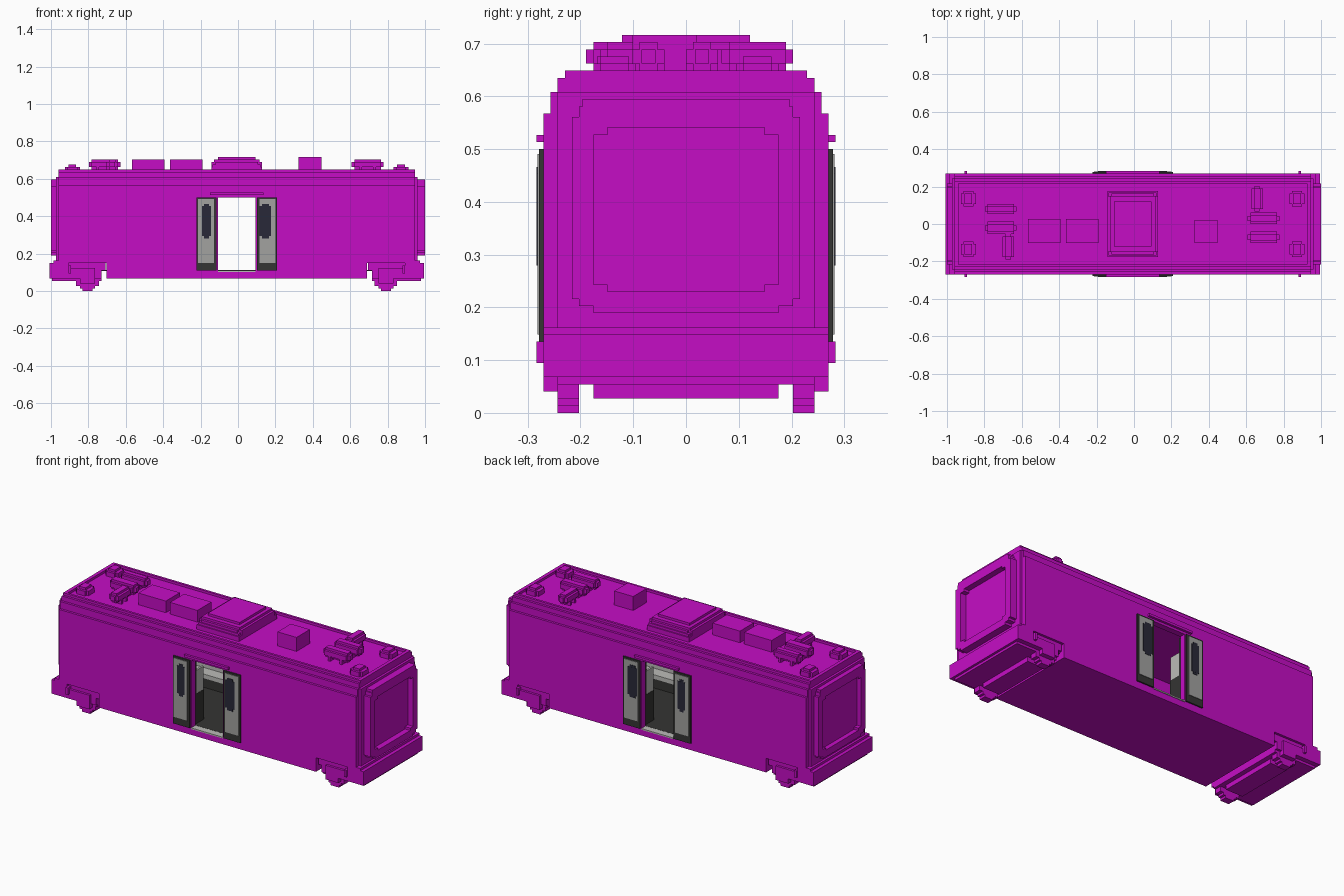
import bpy, bmesh

V = 2 / 148  # edge length of one block

if "Cube" in bpy.data.objects:
    bpy.data.objects.remove(bpy.data.objects["Cube"], do_unlink=True)


def material(name, rgb):
    m = bpy.data.materials.new(name)
    m.diffuse_color = (*rgb, 1)
    m.use_nodes = True
    bsdf = m.node_tree.nodes["Principled BSDF"]
    bsdf.inputs["Base Color"].default_value = (*rgb, 1)
    return m


magenta = material("magenta paint", (0.56, 0.004, 0.56))
grey = material("door grey", (0.36, 0.36, 0.35))
dark = material("dark grey", (0.035, 0.035, 0.033))
navy = material("window navy", (0.022, 0.022, 0.04))
pale = material("pale grey", (0.5, 0.5, 0.48))


def finish(name, bm, mat):
    bmesh.ops.recalc_face_normals(bm, faces=bm.faces)
    bmesh.ops.scale(bm, vec=(V, V, V), verts=bm.verts)
    me = bpy.data.meshes.new(name)
    bm.to_mesh(me)
    bm.free()
    ob = bpy.data.objects.new(name, me)
    bpy.context.collection.objects.link(ob)
    if mat:
        me.materials.append(mat)
    return ob


def boxes(name, mat, *items):
    """Boxes given as (x0, x1, y0, y1, z0, z1), in blocks."""
    bm = bmesh.new()
    for b in items:
        vs = bmesh.ops.create_cube(bm, size=1)["verts"]
        for v in vs:
            for i in range(3):
                v.co[i] = b[2 * i] if v.co[i] < 0 else b[2 * i + 1]
    return finish(name, bm, mat)


def prism(name, mat, half, x0, x1):
    """Extrude along x a section whose right half is given as (y, z)."""
    pts = half + [(-y, z) for y, z in reversed(half)]
    bm = bmesh.new()
    face = bm.faces.new([bm.verts.new((x0, y, z)) for y, z in pts])
    new = bmesh.ops.extrude_face_region(bm, geom=[face])["geom"]
    for v in new:
        if isinstance(v, bmesh.types.BMVert):
            v.co.x = x1
    return finish(name, bm, mat)


def stepped(levels):
    """Turn (half width, z0, z1) levels into a stair-shaped half outline."""
    return [p for w, z0, z1 in levels for p in ((w, z0), (w, z1))]


def cut(ob, *cutters):
    for c in cutters:
        m = ob.modifiers.new("cut", "BOOLEAN")
        m.operation, m.solver, m.object = "DIFFERENCE", "EXACT", c
    bpy.context.view_layer.update()
    dg = bpy.context.evaluated_depsgraph_get()
    me = bpy.data.meshes.new_from_object(ob.evaluated_get(dg))
    ob.modifiers.clear()
    ob.data = me
    for c in cutters:
        bpy.data.objects.remove(c, do_unlink=True)


def mx(x, s):
    """Mirror across the middle of the car, which is half a block off."""
    return s * (x + 0.5) - 0.5


# Hollow body shell with doorway, sunken roof and space for the bogies
shell = prism("body_shell", magenta,
              stepped([(20, 5, 42), (19, 42, 45), (18, 45, 47), (17, 47, 48)]), -71, 70)
cut(shell,
    boxes("cut_cabin", None, (-67, 66, -17.5, 17.5, 8, 41)),
    boxes("cut_doorway", None, (-8, 7, -30, 30, 8.02, 37)),
    boxes("cut_roof", None, (-69.5, 68.5, -16, 16, 47, 50)),
    boxes("cut_bogie_left", None, (51, 80, -30, 30, 0, 11)),
    boxes("cut_bogie_right", None, (-80, -52, -30, 30, 0, 11)))
boxes("floor", dark, (-66.9, 65.9, -17.4, 17.4, 7.8, 8.2))
boxes("doorway_sill", pale, (-8, 7, -20.3, 20.3, 7.6, 8.15))

# Raised end frames around recessed panels
outer = stepped([(13, 14, 15), (15, 15, 16), (16, 16, 41.5), (15, 41.5, 43), (14.5, 43, 44)])
inner = stepped([(11, 17, 18), (13, 18, 39), (11, 39, 40)])
for s, side, tip in ((1, "left", 74), (-1, "right", -74)):
    frame = prism(side + "_end_frame", magenta, outer, mx(69.5, s), tip)
    cut(frame, prism("cut_panel", None, inner, tip - 2.5 * s, tip + 5 * s))
    # narrow step behind the frame
    boxes(side + "_end_step", magenta, (mx(70, s), mx(71, s), -18, 18, 12, 45))

    # Bumper with stepped skirt
    boxes(side + "_bumper", magenta,
          (mx(66, s), mx(73.5, s), -20, 20, 5, 11),
          (mx(64, s), mx(72.5, s), -18, 18, 4, 11),
          (mx(66, s), mx(72, s), -20, 20, 11, 12))

    # Bogie block, wheels and side frames
    boxes(side + "_bogie", magenta,
          (mx(53, s), mx(66, s), -15, 15, 4, 11),
          (mx(55, s), mx(63, s), -13, 13, 2, 4))
    c = mx(58.5, s)
    for e in (-1, 1):
        end = side + ("_front" if e < 0 else "_back")
        boxes(end + "_wheel", magenta,
              *[(c - w, c + w, 15 * e, 18 * e, a, b) for w, a, b in
                ((2, 0, 1), (3, 1, 2), (4.5, 2, 4), (5.5, 4, 8), (4, 8, 11))])
        boxes(end + "_side_frame", magenta,
              (mx(51.5, s), mx(66, s), 16 * e, 19 * e, 8, 11),
              (mx(53, s), mx(64, s), 17 * e, 19 * e, 5, 8),
              (c - 3, c + 3, 18 * e, 20 * e, 3, 9),
              (mx(61, s), mx(66, s), 18 * e, 20 * e, 5, 9),
              (mx(65, s), mx(66, s), 19 * e, 21 * e, 7, 10))

    # Corner roof vents
    for e in (-1, 1):
        a, y = mx(64.5, s), 10 * e
        boxes(side + "_roof_vent", magenta,
              (a - 3, a + 3, y - 2, y + 2, 46.5, 49),
              (a - 2, a + 2, y - 3, y + 3, 46.5, 49),
              (a - 1.5, a + 1.5, y - 2, y + 2, 49, 50))

# Open sliding doors, rails and partitions on both sides
for e, side in ((-1, "front"), (1, "back")):
    boxes(side + "_door_rail", magenta, (-11, 10, 19.5 * e, 21 * e, 38, 39))
    for s in (-1, 1):
        name = side + ("_left" if s > 0 else "_right")
        boxes(name + "_door_frame", dark,
              (mx(7.5, s), mx(15.5, s), 19.5 * e, 20.6 * e, 8, 37))
        boxes(name + "_door_panel", grey,
              (mx(8.5, s), mx(14.9, s), 20.5 * e, 20.85 * e, 11, 36.3))
        w0, w1 = (8.6, 13) if s > 0 else (9.7, 13.2)
        boxes(name + "_door_window", navy,
              (mx(w0, s), mx(w1, s), 20.8 * e, 21 * e, 21.7, 33.6),
              (mx(w0 + 0.8, s), mx(w1 - 0.8, s), 20.8 * e, 20.99 * e, 20.7, 34.5))
        boxes(name + "_partition_base", dark,
              (mx(7.5, s), mx(8.5, s), 11 * e, 19.9 * e, 8, 21))
        boxes(name + "_jamb", dark, (mx(7.5, s), mx(8.5, s), 16 * e, 19.9 * e, 21, 37))
        boxes(name + "_partition", pale,
              (mx(7.6, s), mx(8.4, s), 11 * e, 16 * e, 21, 31))
        boxes(name + "_bench", pale,
              (mx(9, s), mx(45, s), 11 * e, 17.4 * e, 13, 15),
              (mx(9, s), mx(45, s), 16 * e, 17.4 * e, 15, 24))
        boxes(name + "_bench_base", dark, (mx(9, s), mx(45, s), 13 * e, 17.4 * e, 8, 13))

# Central stepped roof unit
boxes("roof_unit", magenta,
      *[(-0.5 - a, -0.5 + a, -b, b, z0, z1) for a, b, z0, z1 in
        ((10, 13, 46.5, 49), (9.5, 12.5, 49, 50), (8.5, 12, 50, 51),
         (9, 11, 51, 52), (7.5, 9, 52, 53))],
      (-10.5, 9.5, -11, 11, 48, 51))

# Plain roof boxes
for x0, x1, y0, y1, top in ((-42, -29, -7.5, 2, 52), (-27, -14, -7.5, 2, 52),
                            (24, 33, -7.5, 1.5, 53)):
    boxes("roof_box", magenta, (x0, x1, y0, y1, 46.5, top))


def tank(x0, x1, y0, y1):
    """Stepped horizontal tank on feet, running along its longer side."""
    long_x = x1 - x0 > y1 - y0
    a0, a1, c, h = ((x0, x1, (y0 + y1) / 2, (y1 - y0) / 2) if long_x
                    else (y0, y1, (x0 + x1) / 2, (x1 - x0) / 2))
    parts = [(a0, a1, c - h, c + h, 49, 51),
             (a0, a1, c - h + 1, c + h - 1, 48, 52)]
    for f in (a0 + 2, a1 - 3):
        parts.append((f, f + 1, c - h, c + h, 46.5, 49))
    for f in (a0 - 1, a1):
        parts.append((f, f + 1, c - 1, c + 1, 49, 51))
    if not long_x:
        parts = [(p[2], p[3], p[0], p[1], p[4], p[5]) for p in parts]
    boxes("roof_tank", magenta, *parts)


for t in ((-58, -47.5, 4, 8), (-58, -47.5, -4, 1), (-52, -47.5, -13, -5),
          (46, 56.5, 0, 4.5), (46, 56.5, -7.5, -3), (46.5, 51, 6, 14)):
    tank(*t)
